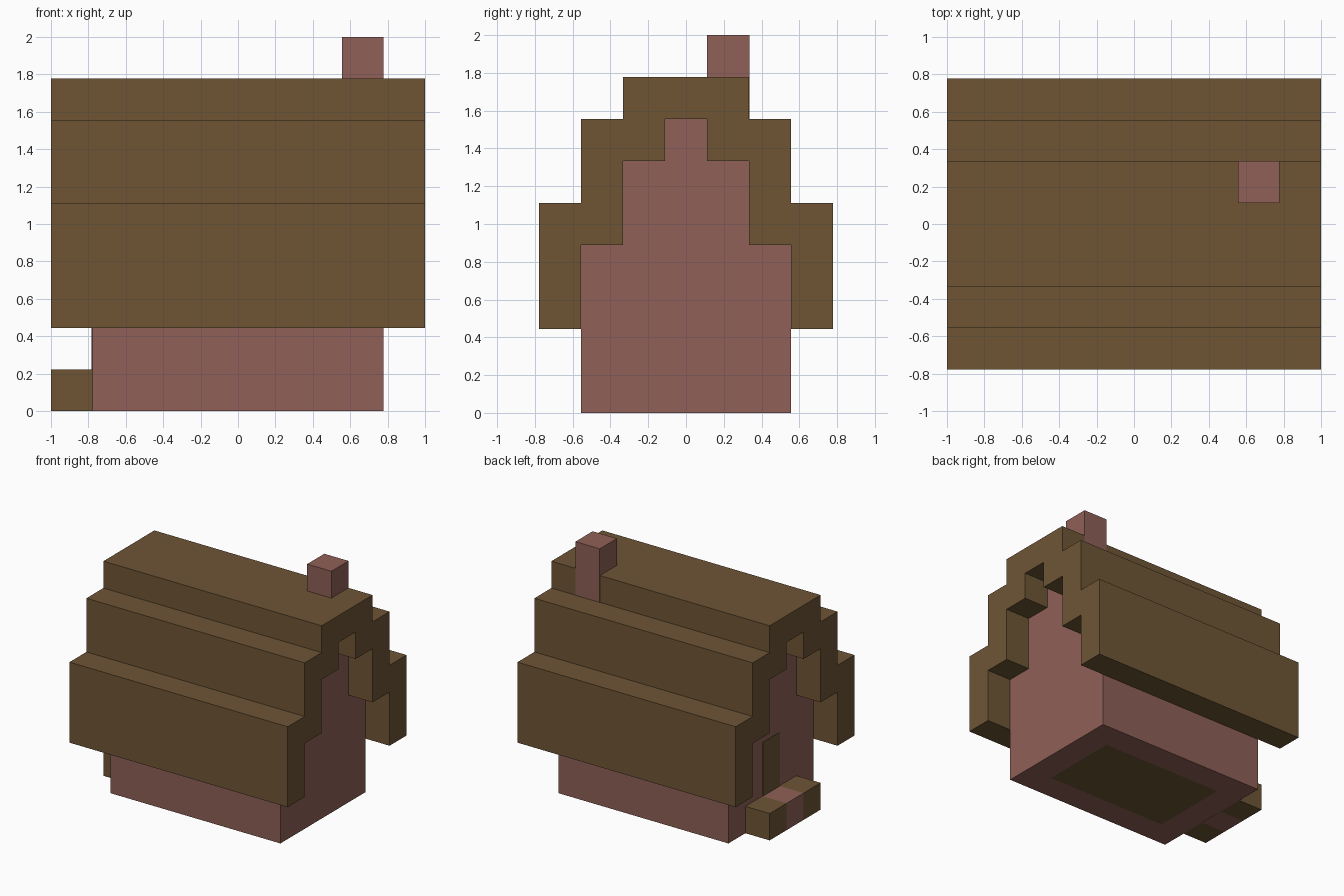
import bpy
import bmesh

U = 2 / 9  # one block

if "Cube" in bpy.data.objects:
    bpy.data.objects.remove(bpy.data.objects["Cube"], do_unlink=True)


def make_material(name, rgb):
    mat = bpy.data.materials.new(name)
    mat.use_nodes = True
    mat.diffuse_color = (*rgb, 1)
    mat.node_tree.nodes["Principled BSDF"].inputs["Base Color"].default_value = (*rgb, 1)
    return mat


brick = make_material("dusty red brick", (0.275, 0.117, 0.095))
wood = make_material("dark brown wood", (0.156, 0.091, 0.036))


def finish(name, bm, *mats):
    bmesh.ops.recalc_face_normals(bm, faces=bm.faces)
    mesh = bpy.data.meshes.new(name)
    bm.to_mesh(mesh)
    bm.free()
    for mat in mats:
        mesh.materials.append(mat)
    obj = bpy.data.objects.new(name, mesh)
    bpy.context.collection.objects.link(obj)
    return obj


def box(name, low, high, mat):
    """Box between two corners given in blocks."""
    bm = bmesh.new()
    bmesh.ops.create_cube(bm, size=1)
    for v in bm.verts:
        v.co = [(a + (b - a) * (c + 0.5)) * U for a, b, c in zip(low, high, v.co)]
    return finish(name, bm, mat)


def mirrored(half):
    """Complete a stepped outline across y = 0."""
    return half + [(-y, z) for y, z in reversed(half)]


def extrude_x(outline, half_length):
    """Extrude a y-z outline along x, centred on the origin."""
    bm = bmesh.new()
    cap = bm.faces.new([bm.verts.new((-half_length * U, y * U, z * U)) for y, z in outline])
    made = bmesh.ops.extrude_face_region(bm, geom=[cap])["geom"]
    moved = [g for g in made if isinstance(g, bmesh.types.BMVert)]
    bmesh.ops.translate(bm, verts=moved, vec=(2 * half_length * U, 0, 0))
    bmesh.ops.recalc_face_normals(bm, faces=bm.faces)
    return bm


# Brick walls with stepped gables, and a wooden floor set into the underside
steps = [(2.5, 4), (1.5, 4), (1.5, 6), (0.5, 6), (0.5, 7)]
walls = extrude_x(mirrored([(2.5, 0)] + steps), 3.5)
floor = min(walls.faces, key=lambda f: f.calc_center_median().z)
bmesh.ops.inset_region(walls, faces=[floor], thickness=U, use_even_offset=True)
floor.material_index = 1
finish("walls", walls, brick, wood)

# Stepped roof shell that overhangs both gables
outer = mirrored([(3.5, 2), (3.5, 5), (2.5, 5), (2.5, 7), (1.5, 7), (1.5, 8)])
inner = mirrored([(2.5, 2)] + steps)
finish("roof", extrude_x(outer + inner[::-1], 4.5), wood)

# Chimney rising through the back edge of the ridge
box("chimney", (2.5, 0.5, 7), (3.5, 1.51, 9), brick)

# Door and doorstep on the right gable
box("door", (-3.52, -0.5, 0), (-3.45, 0.5, 3), wood)
box("doorstep_middle", (-4.5, -0.5, 0), (-3.5, 0.5, 1), brick)
for side, y in (("front", -1.5), ("back", 0.5)):
    box("doorstep_" + side, (-4.5, y, 0), (-3.5, y + 1, 1), wood)
